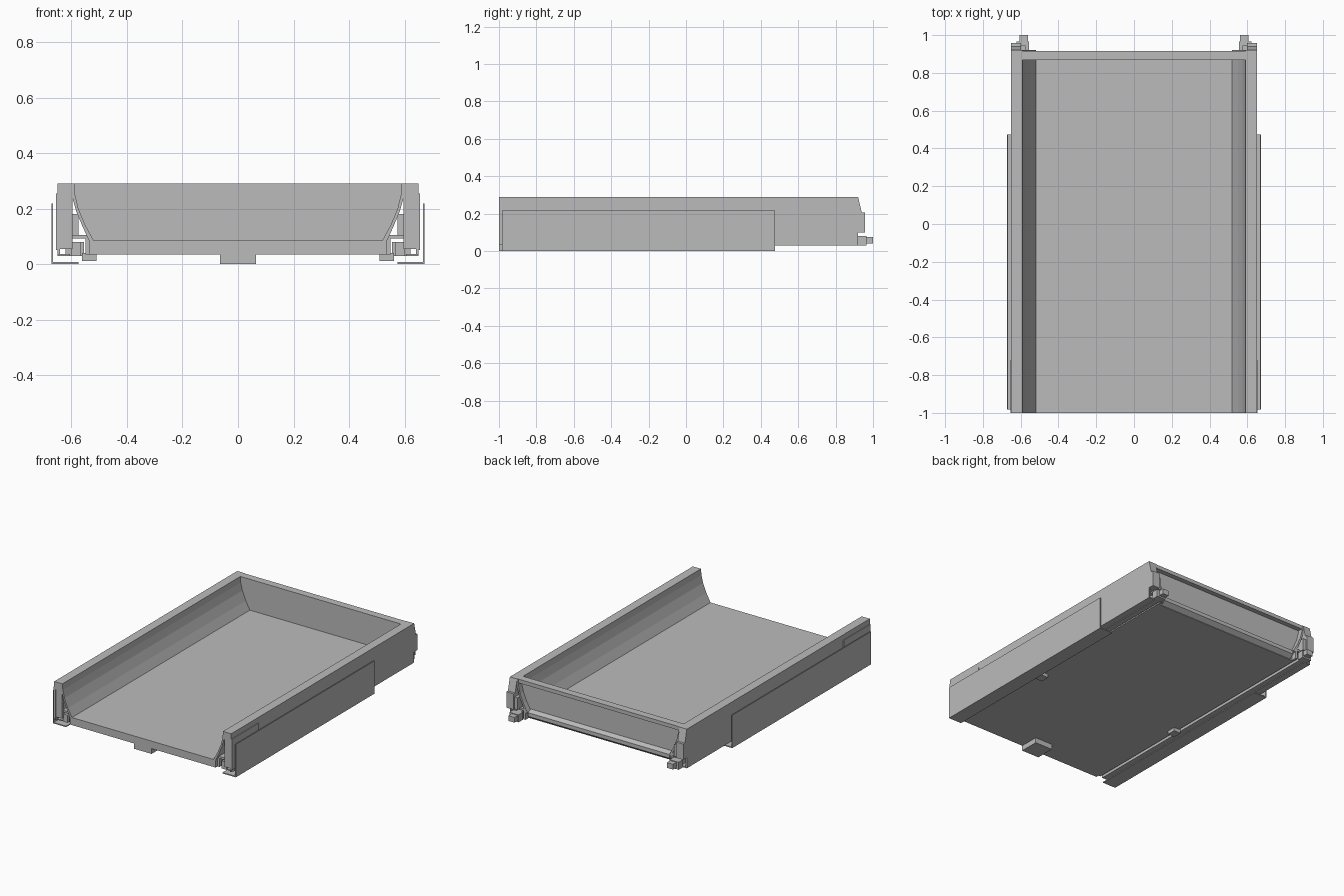
import bpy, bmesh
from mathutils import Vector

default = bpy.data.objects.get("Cube")
if default:
    bpy.data.objects.remove(default, do_unlink=True)

grey = bpy.data.materials.new("plain_grey")
grey.use_nodes = True
colour = (0.5, 0.5, 0.5, 1)
grey.diffuse_color = colour
grey.node_tree.nodes["Principled BSDF"].inputs["Base Color"].default_value = colour


def finish(name, bm):
    bmesh.ops.recalc_face_normals(bm, faces=bm.faces[:])
    mesh = bpy.data.meshes.new(name)
    bm.to_mesh(mesh)
    bm.free()
    mesh.materials.append(grey)
    obj = bpy.data.objects.new(name, mesh)
    bpy.context.collection.objects.link(obj)
    return obj


def extrude(name, profile, start, end, axis="y"):
    """Extrude an xz profile along y, or a yz profile along x."""
    bm = bmesh.new()
    if axis == "y":
        points = [(a, start, b) for a, b in profile]
        move = Vector((0, end - start, 0))
    else:
        points = [(start, a, b) for a, b in profile]
        move = Vector((end - start, 0, 0))
    face = bm.faces.new([bm.verts.new(p) for p in points])
    result = bmesh.ops.extrude_face_region(bm, geom=[face])
    verts = [g for g in result["geom"] if isinstance(g, bmesh.types.BMVert)]
    bmesh.ops.translate(bm, verts=verts, vec=move)
    # The start cap survives the extrusion, which leaves a closed solid
    if not face.is_valid or len(bm.faces) < len(profile) + 2:
        bm.faces.new([v for v in bm.verts if v not in verts])
    return finish(name, bm)


def box(name, x, y, z):
    return extrude(name, [(x[0], z[0]), (x[1], z[0]), (x[1], z[1]), (x[0], z[1])], *y)


def both_sides(obj):
    mod = obj.modifiers.new("mirror", "MIRROR")
    mod.use_axis[0] = True
    mod.use_mirror_merge = False


# Tray floor and front handle tab
box("tray_floor", (-0.535, 0.535), (-1, 0.885), (0.035, 0.085))
box("front_tab", (-0.065, 0.065), (-1, -0.87), (0.0, 0.035))

# Coved side walls
cove = [(0.59, 0.29), (0.587, 0.25), (0.575, 0.2), (0.55, 0.14), (0.52, 0.085)]
underside = [(0.535, 0.08), (0.56, 0.135), (0.583, 0.19), (0.597, 0.24), (0.645, 0.24)]
both_sides(extrude("side_wall", [(0.645, 0.29)] + cove + underside, -1, 0.92))

# Back panel fitted between the coves, with an overhanging rim
both = cove + [(-x, z) for x, z in reversed(cove)]
extrude("back_panel", both, 0.867, 0.885)
box("back_rim", (-0.59, 0.59), (0.867, 0.917), (0.265, 0.29))
extrude("back_lower_lip", [(0.88, 0.035), (0.915, 0.06), (0.915, 0.085), (0.88, 0.1)],
        -0.52, 0.52, "x")

# Outer skin with its notched back end, and the post behind it
notch = [(0.92, 0.035), (0.92, 0.1), (0.957, 0.1), (0.957, 0.205), (0.94, 0.205), (0.92, 0.29)]
both_sides(extrude("outer_skin", [(-1, 0.29), (-1, 0.035)] + notch, 0.642, 0.65, "x"))
both_sides(extrude("rear_post", [(0.88, 0.29), (0.88, 0.1)] + notch[1:], 0.597, 0.642, "x"))
both_sides(box("front_post", (0.597, 0.642), (-0.995, -0.975), (0.055, 0.24)))
both_sides(box("skin_lip", (0.605, 0.65), (-0.98, 0.92), (0.03, 0.037)))
both_sides(box("front_skin_plate", (0.65, 0.655), (-1, -0.72), (0.05, 0.255)))

# Runner rail under each wall
both_sides(box("rail_ledge", (0.54, 0.605), (-0.98, 0.92), (0.092, 0.105)))
both_sides(box("rail_web", (0.535, 0.55), (-0.98, 0.92), (0.035, 0.1)))
both_sides(box("runner", (0.565, 0.6), (-0.98, 0.965), (0.03, 0.08)))
both_sides(box("rear_bracket", (0.555, 0.622), (0.92, 0.965), (0.03, 0.08)))
both_sides(box("rear_pin", (0.56, 0.605), (0.965, 1.0), (0.04, 0.075)))
both_sides(box("rear_catch", (0.575, 0.63), (0.885, 0.945), (0.1, 0.18)))
both_sides(box("floor_clip", (0.51, 0.562), (-0.28, -0.22), (0.012, 0.04)))

# Outer cover: thin upright plate with an inward foot
cover = [(0.575, 0), (0.672, 0), (0.672, 0.218), (0.666, 0.218), (0.666, 0.007), (0.575, 0.007)]
both_sides(extrude("outer_cover", cover, -0.983, 0.475))
